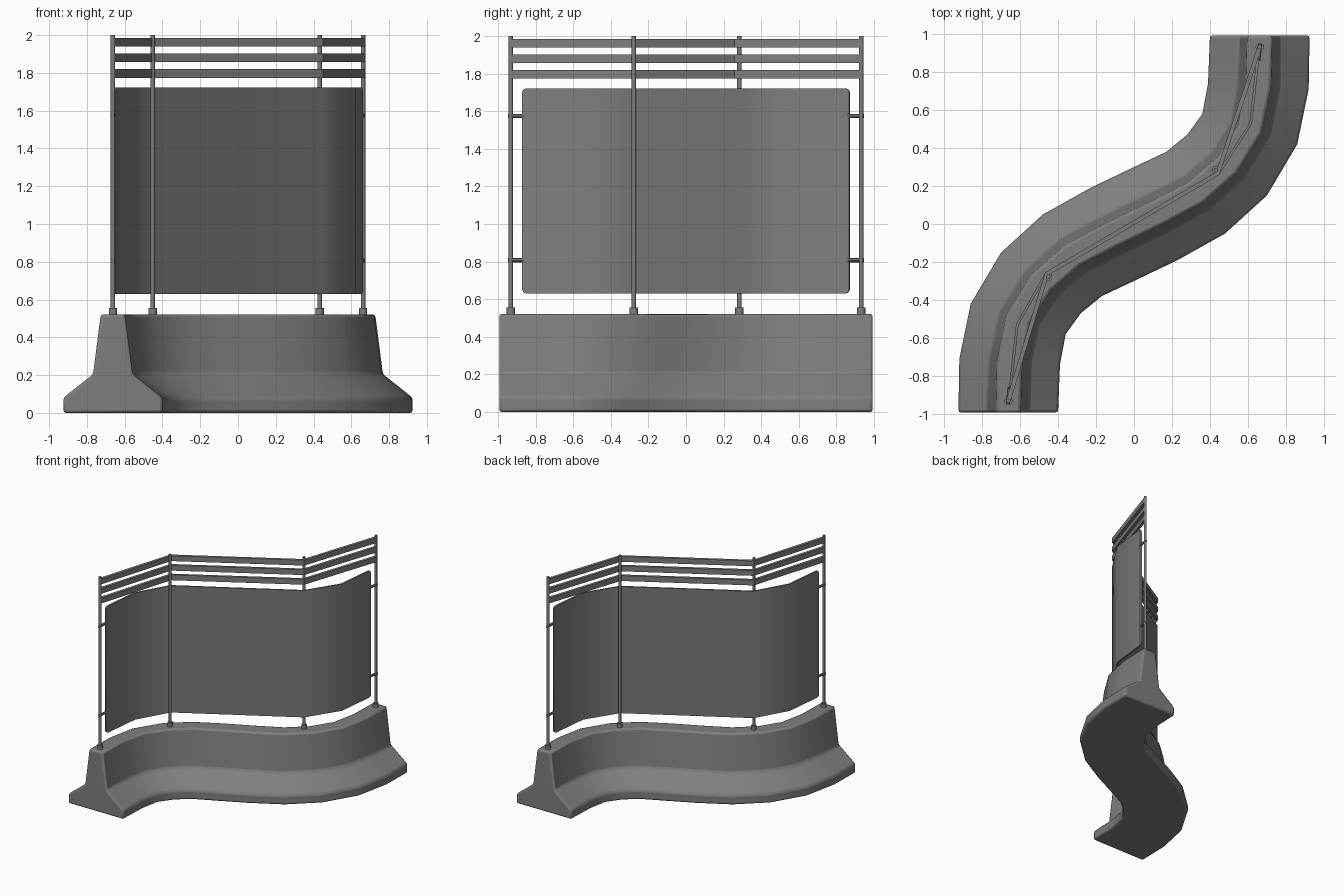
import bpy, bmesh, math
from mathutils import Vector

if "Cube" in bpy.data.objects:
    bpy.data.objects.remove(bpy.data.objects["Cube"])

grey = bpy.data.materials.new("concrete_grey")
grey.diffuse_color = (0.21, 0.213, 0.217, 1)
grey.use_nodes = True
grey.node_tree.nodes["Principled BSDF"].inputs["Base Color"].default_value = grey.diffuse_color


def finish(name, bm, angle=40, bevel=0.0):
    bmesh.ops.recalc_face_normals(bm, faces=bm.faces)
    me = bpy.data.meshes.new(name)
    bm.to_mesh(me)
    bm.free()
    ob = bpy.data.objects.new(name, me)
    bpy.context.collection.objects.link(ob)
    me.materials.append(grey)
    if bevel:
        m = ob.modifiers.new("bevel", "BEVEL")
        m.width, m.segments = bevel, 2
        m.limit_method, m.angle_limit = "ANGLE", math.radians(42)
    bpy.ops.object.select_all(action="DESELECT")
    ob.select_set(True)
    bpy.context.view_layer.objects.active = ob
    bpy.ops.object.shade_smooth_by_angle(angle=math.radians(angle))
    return ob


def sweep(bm, rings):
    """Join closed rings of points into a capped solid."""
    vs = [[bm.verts.new(p) for p in r] for r in rings]
    n = len(vs[0])
    for a, b in zip(vs, vs[1:]):
        for i in range(n):
            j = (i + 1) % n
            bm.faces.new((a[i], a[j], b[j], b[i]))
    bm.faces.new(vs[0])
    bm.faces.new(vs[-1])


def tube(bm, a, b, r, sides=12):
    a, b = Vector(a), Vector(b)
    q = (b - a).to_track_quat("Z", "Y")
    circ = [q @ Vector((r * math.cos(t), r * math.sin(t), 0))
            for t in (2 * math.pi * i / sides for i in range(sides))]
    sweep(bm, [[a + c for c in circ], [b + c for c in circ]])


def path_normals(path):
    """Left-hand mitre normals of a plan polyline."""
    out = []
    for i in range(len(path)):
        d = Vector((0, 0))
        if i:
            d += (path[i] - path[i - 1]).normalized()
        if i < len(path) - 1:
            d += (path[i + 1] - path[i]).normalized()
        d.normalize()
        out.append(Vector((-d.y, d.x)))
    return out


# S-shaped barrier base: the right edge is the left edge turned half round
left = [Vector(p) for p in [
    (-.925, -.993), (-.92, -.71), (-.86, -.42), (-.70, -.15), (-.48, .05), (-.23, .19),
    (0, .3), (.17, .38), (.28, .47), (.36, .58), (.39, .74), (.40, .993)]]
right = [-p for p in reversed(left)]
half = [(1, 0), (1, .08), (.40, .205), (.245, .522)]
profile = half + [(-t, z) for t, z in reversed(half)]
rings = []
for l, r in zip(left, right):
    c, w = (l + r) / 2, (l - r) / 2
    rings.append([(*(c + w * t), z) for t, z in profile])
bm = bmesh.new()
sweep(bm, rings)
finish("barrier_base", bm, 32, 0.014)

# posts with base collars
posts = [(-.662, -.932), (-.452, -.278), (.432, .284), (.662, .932)]
for k, (x, y) in enumerate(posts):
    bm = bmesh.new()
    tube(bm, (x, y, .51), (x, y, 2), .012)
    tube(bm, (x, y, .515), (x, y, .555), .022)
    finish(f"post_{k + 1}", bm)

# top rails run straight between the posts, just beside the middle two
line = [Vector(p) for p in [posts[0], (-.459, -.262), (.441, .266), posts[3]]]
for k, z in enumerate((1.797, 1.88, 1.962)):
    bm = bmesh.new()
    sweep(bm, [[(*(p + n * s * .012), z + h * .023)
                for s, h in ((1, 1), (-1, 1), (-1, -1), (1, -1))]
               for p, n in zip(line, path_normals(line))])
    finish(f"rail_{k + 1}", bm, 30)

# curved screen panel with rounded corners
plan = [Vector(p) for p in [(-.655, -.87), (-.653, -.863), (-.65, -.85), (-.615, -.53),
                            (-.461, -.259)]]
plan += [Vector(p) for p in [(.444, .263), (.615, .53), (.65, .85), (.653, .863), (.655, .87)]]
inset = [.02, .006, 0, 0, 0, 0, 0, 0, .006, .02]
bm = bmesh.new()
sweep(bm, [[(*(p + n * s * .007), z)
            for s, z in ((1, 1.722 - e), (-1, 1.722 - e), (-1, .63 + e), (1, .63 + e))]
           for p, n, e in zip(plan, path_normals(plan), inset)])
finish("screen_panel", bm, 42)

# clips holding the panel to the end posts
bm = bmesh.new()
for s in (-1, 1):
    for z in (.807, 1.575):
        tube(bm, (s * .664, s * .946, z), (s * .655, s * .86, z), .011, 8)
finish("panel_clips", bm)
